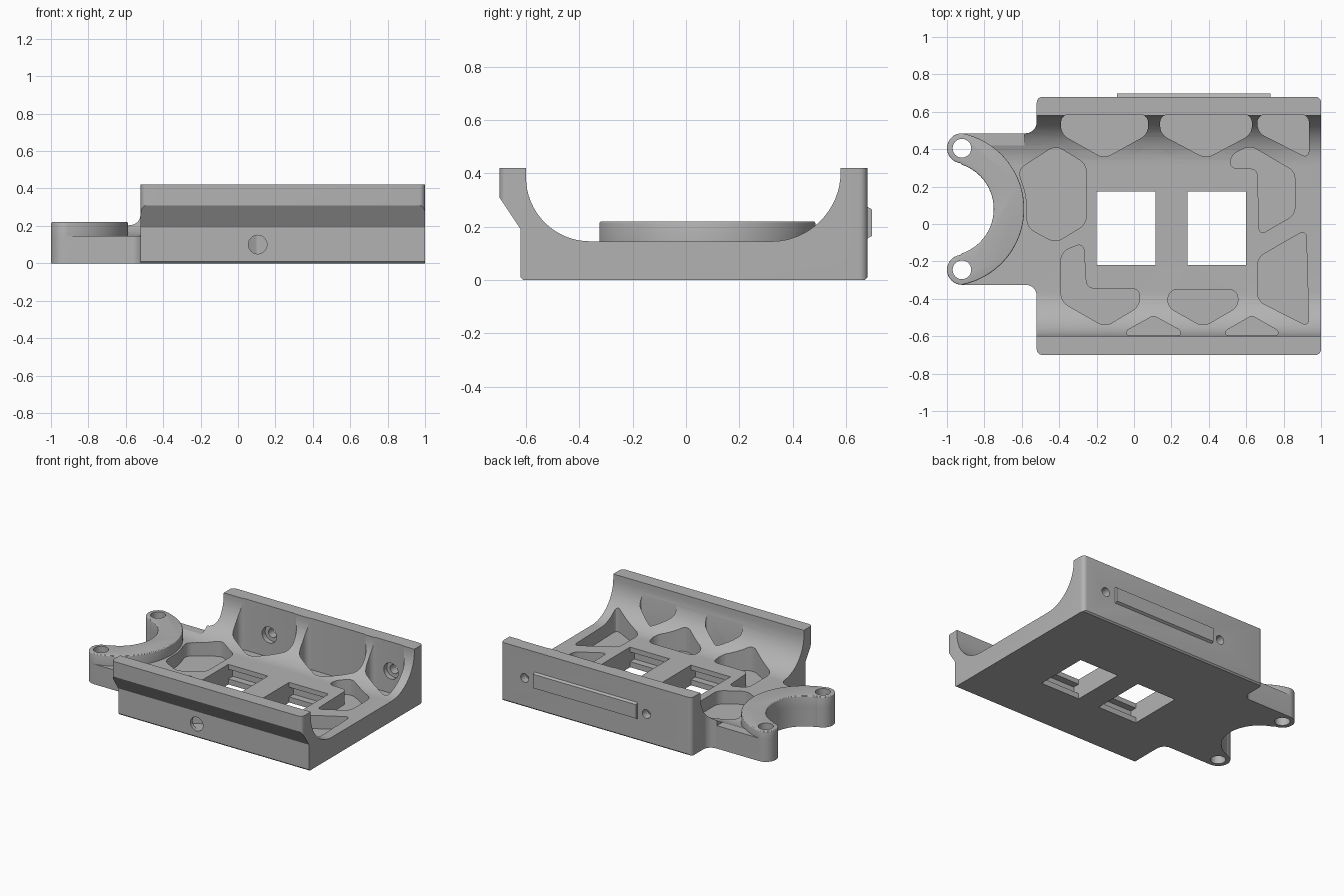
import bpy, bmesh
from math import cos, sin, radians
from mathutils import Matrix

if "Cube" in bpy.data.objects:
    bpy.data.objects.remove(bpy.data.objects["Cube"], do_unlink=True)

grey = bpy.data.materials.new("plain grey")
grey.use_nodes = True
grey.diffuse_color = (0.45, 0.45, 0.45, 1)
grey.node_tree.nodes["Principled BSDF"].inputs["Base Color"].default_value = grey.diffuse_color


def arc(cx, cy, r, a0, a1, n=16):
    """Points along a circular arc, angles in degrees."""
    angles = [radians(a0 + (a1 - a0) * i / n) for i in range(n + 1)]
    return [(cx + r * cos(a), cy + r * sin(a)) for a in angles]


def add_prism(bm, points, low, high, axis="z", rounding=0, top_bevel=0):
    """Extrude a closed outline between two heights along an axis."""
    place = {"z": lambda a, b, h: (a, b, h),
             "x": lambda a, b, h: (h, a, b),
             "y": lambda a, b, h: (a, h, b)}[axis]
    base = [bm.verts.new(place(a, b, low)) for a, b in points]
    top = [bm.verts.new(place(a, b, high)) for a, b in points]
    faces = [bm.faces.new(base), bm.faces.new(top)]
    sides = []
    for i in range(len(points)):
        j = (i + 1) % len(points)
        faces.append(bm.faces.new((base[i], base[j], top[j], top[i])))
        sides.append(bm.edges.get((base[i], top[i])))
    bmesh.ops.recalc_face_normals(bm, faces=faces)
    if rounding:
        bmesh.ops.bevel(bm, geom=sides, offset=rounding, segments=5, profile=0.5,
                        affect="EDGES", clamp_overlap=True)
    if top_bevel:
        bmesh.ops.bevel(bm, geom=list(faces[1].edges), offset=top_bevel, segments=3,
                        profile=0.5, affect="EDGES", clamp_overlap=True)


def rect(x0, x1, y0, y1):
    return [(x0, y0), (x1, y0), (x1, y1), (x0, y1)]


def finish(name, bm):
    mesh = bpy.data.meshes.new(name)
    bm.to_mesh(mesh)
    bm.free()
    mesh.materials.append(grey)
    obj = bpy.data.objects.new(name, mesh)
    bpy.context.collection.objects.link(obj)
    return obj


def solid(name, *args, **kw):
    bm = bmesh.new()
    add_prism(bm, *args, **kw)
    return finish(name, bm)


def combine(target, tool, operation):
    """Apply a boolean, then discard the helper object."""
    tool.hide_render = True
    mod = target.modifiers.new(operation, "BOOLEAN")
    mod.operation, mod.object, mod.solver = operation, tool, "EXACT"
    bpy.ops.object.select_all(action="DESELECT")
    bpy.context.view_layer.objects.active = target
    target.select_set(True)
    bpy.ops.object.modifier_apply(modifier=mod.name)
    bpy.data.objects.remove(tool, do_unlink=True)


# Cradle body: a trough profile trimmed to the plan outline
profile = [(-0.61, 0), (0.67, 0), (0.68, 0.01), (0.68, 0.42), (0.58, 0.42)]
profile += arc(0.32, 0.405, 0.26, 0, -90) + arc(-0.36, 0.385, 0.24, -90, -180)
profile += [(-0.60, 0.42), (-0.70, 0.42), (-0.70, 0.31), (-0.62, 0.19), (-0.62, 0.01)]
body = solid("cradle_body", profile, -1.1, 1.1, axis="x")

inner_edge = arc(-1, 0.08, 0.25, 71, -71, 32)
upper_end = arc(-0.92, 0.405, 0.08, 90, 264)
lower_end = arc(-0.92, -0.245, 0.08, 96, 270)
plan = arc(0.97, -0.67, 0.03, -90, 0, 6) + arc(0.97, 0.65, 0.03, 0, 90, 6)
plan += arc(-0.49, 0.65, 0.03, 90, 180, 6) + arc(-0.58, 0.545, 0.06, 0, -90, 8)
plan += upper_end + inner_edge + lower_end
plan += arc(-0.58, -0.385, 0.06, 90, 0, 8) + arc(-0.49, -0.67, 0.03, 180, 270, 6)
combine(body, solid("plan_trim", plan, -0.1, 0.6), "INTERSECT")
combine(body, solid("arm_trim", rect(-1.2, -0.585, -0.8, 0.8), 0.165, 0.6), "DIFFERENCE")

# Raised crescent on the arm
crescent = arc(-1, 0.08, 0.413, -78, 78, 40) + upper_end + inner_edge + lower_end
combine(body, solid("arm_crescent", crescent, 0.05, 0.22, top_bevel=0.008), "UNION")

# Weight-saving pockets in the floor and along both walls
pockets = [
    [(-.42, .42), (-.255, .32), (-.255, 0), (-.42, -.1), (-.57, -.02), (-.575, .15), (-.62, .29)],
    [(-.39, -.15), (-.27, -.1), (-.255, -.345), (.03, -.345), (.03, -.44), (-.155, -.55), (-.39, -.415)],
    [(.19, -.35), (.55, -.35), (.56, -.44), (.37, -.55), (.175, -.44)],
    [(.66, -.18), (.92, -.03), (.935, -.55), (.66, -.41)],
    [(.51, .3), (.52, .37), (.62, .42), (.86, .28), (.86, .05), (.67, -.06), (.66, .295)],
    [(-.015, .36), (.1, .425), (.22, .36), (.21, .295), (0, .295)],
    [(-.39, .585), (.075, .585), (.075, .48), (-.16, .35), (-.39, .48)],
    [(.14, .585), (.63, .585), (.63, .48), (.385, .35), (.14, .48)],
    [(.66, .585), (.935, .585), (.935, .35), (.66, .49)],
    [(-.04, -.595), (.25, -.595), (.25, -.57), (.105, -.49), (-.04, -.57)],
    [(.49, -.595), (.77, -.595), (.77, -.57), (.63, -.49), (.49, -.57)],
]
cutters = bmesh.new()
for outline in pockets:
    add_prism(cutters, outline, 0.05, 0.6, rounding=0.04)
combine(body, finish("pocket_cutter", cutters), "DIFFERENCE")

# Square windows with undercut ledges at their front and back
for x in (-0.2, 0.285):
    combine(body, solid("window_cutter", rect(x, x + 0.315, -0.22, 0.175), -0.1, 0.5), "DIFFERENCE")
    combine(body, solid("ledge_cutter", rect(x, x + 0.315, -0.27, 0.225), 0.04, 0.11), "DIFFERENCE")

# Arm bolt holes, countersunk wall holes and the front hole
holes = bmesh.new()
for y in (0.405, -0.245):
    add_prism(holes, arc(-0.92, y, 0.05, 0, 345, 23), -0.1, 0.5)
add_prism(holes, arc(0.105, 0.1, 0.05, 0, 345, 23), -0.8, -0.54, axis="y")
for x in (-0.16, 0.81):
    add_prism(holes, arc(x, 0.21, 0.032, 0, 345, 23), 0.5, 0.8, axis="y")
combine(body, finish("hole_cutter", holes), "DIFFERENCE")
recesses = bmesh.new()
for x in (-0.16, 0.81):
    add_prism(recesses, arc(x, 0.21, 0.058, 0, 345, 23), 0.5, 0.62, axis="y")
combine(body, finish("recess_cutter", recesses), "DIFFERENCE")

# Raised label bar on the back wall, tapered outward
bar = solid("back_bar", rect(-0.09, 0.73, 0.15, 0.28), 0.67, 0.697, axis="y")
for v in bar.data.vertices:
    if v.co.y > 0.69:
        v.co.z += 0.015 if v.co.z < 0.2 else -0.015

# Smooth curved walls, keep edges crisp
bpy.ops.object.select_all(action="DESELECT")
body.select_set(True)
bpy.context.view_layer.objects.active = body
bpy.ops.object.shade_smooth_by_angle(angle=radians(25))
